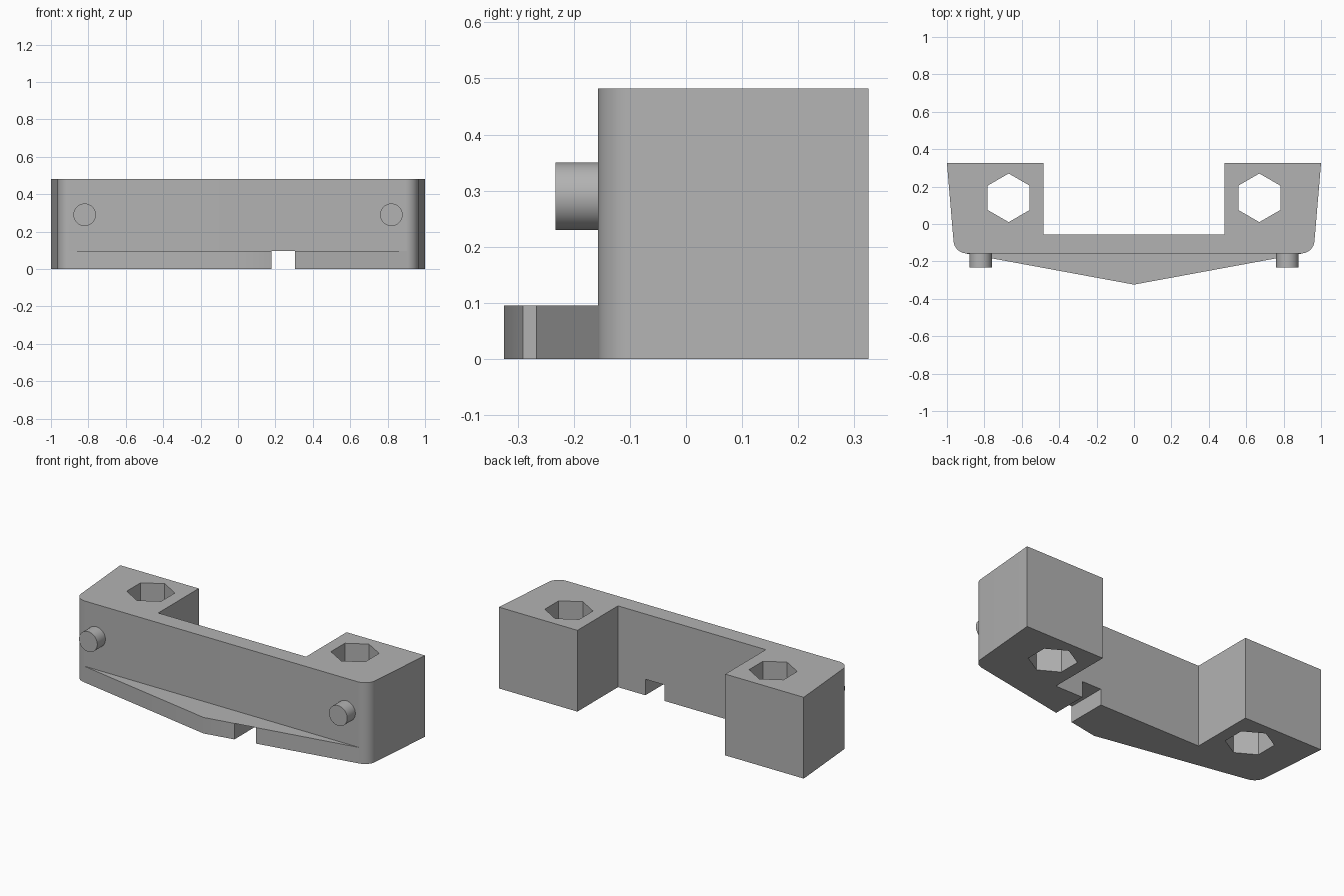
import bpy, bmesh, math
from mathutils import Matrix

cube = bpy.data.objects.get("Cube")
if cube:
    bpy.data.objects.remove(cube, do_unlink=True)

HEIGHT, LIP_H, FRONT = 0.482, 0.095, -0.157

grey = bpy.data.materials.new("plain grey")
grey.use_nodes = True
grey.diffuse_color = (0.45, 0.45, 0.45, 1)
grey.node_tree.nodes["Principled BSDF"].inputs["Base Color"].default_value = grey.diffuse_color


def finish(name, bm):
    bmesh.ops.recalc_face_normals(bm, faces=bm.faces)
    mesh = bpy.data.meshes.new(name)
    bm.to_mesh(mesh)
    bm.free()
    mesh.materials.append(grey)
    obj = bpy.data.objects.new(name, mesh)
    bpy.context.collection.objects.link(obj)
    return obj


def prism(name, outline, z0, z1):
    """Extrude a plan outline from z0 up to z1."""
    bm = bmesh.new()
    face = bm.faces.new([bm.verts.new((x, y, z0)) for x, y in outline])
    top = bmesh.ops.extrude_face_region(bm, geom=[face])["geom"]
    bmesh.ops.translate(bm, vec=(0, 0, z1 - z0),
                        verts=[v for v in top if isinstance(v, bmesh.types.BMVert)])
    return finish(name, bm)


def combine(target, tool, operation):
    mod = target.modifiers.new(operation.lower(), 'BOOLEAN')
    mod.operation, mod.object, mod.solver = operation, tool, 'EXACT'
    bpy.context.view_layer.objects.active = target
    bpy.ops.object.modifier_apply(modifier=mod.name)
    bpy.data.objects.remove(tool, do_unlink=True)


def shade(obj):
    bpy.ops.object.select_all(action='DESELECT')
    obj.select_set(True)
    bpy.context.view_layer.objects.active = obj
    bpy.ops.object.shade_smooth_by_angle(angle=math.radians(30))


# U-shaped body with tapered sides and rounded front corners
half = [(0.485, -0.055), (0.485, 0.325), (1.0, 0.325)]
for i in range(13):
    a = math.radians(-5 - 85 * i / 12)
    half.append((0.895 + 0.07 * math.cos(a), FRONT + 0.07 + 0.07 * math.sin(a)))
body = prism("bracket_body", half + [(-x, y) for x, y in reversed(half)], 0, HEIGHT)

# Pointed lip along the bottom of the front
lip = [(-0.905, FRONT), (0, -0.324), (0.905, FRONT), (0.6, -0.1), (-0.6, -0.1)]
combine(body, prism("front_lip", lip, 0, LIP_H), 'UNION')

# Slot through the lip and the wall behind it
slot = [(0.18, -0.5), (0.305, -0.5), (0.305, 0.1), (0.18, 0.1)]
combine(body, prism("slot_cutter", slot, -0.1, LIP_H), 'DIFFERENCE')

# Hexagonal through-holes in both arms
for side in (-1, 1):
    hexagon = [(side * 0.67 + 0.13 * math.sin(math.radians(60 * k)),
                0.14 + 0.13 * math.cos(math.radians(60 * k))) for k in range(6)]
    combine(body, prism("hex_cutter", hexagon, -0.1, HEIGHT + 0.1), 'DIFFERENCE')
shade(body)

# Round pins on the front
for side, name in ((-1, "right_pin"), (1, "left_pin")):
    bm = bmesh.new()
    bmesh.ops.create_cone(bm, cap_ends=True, segments=48, radius1=0.06, radius2=0.06, depth=0.096,
                          matrix=Matrix.Translation((side * 0.82, -0.185, 0.29))
                          @ Matrix.Rotation(math.pi / 2, 4, 'X'))
    shade(finish(name, bm))
